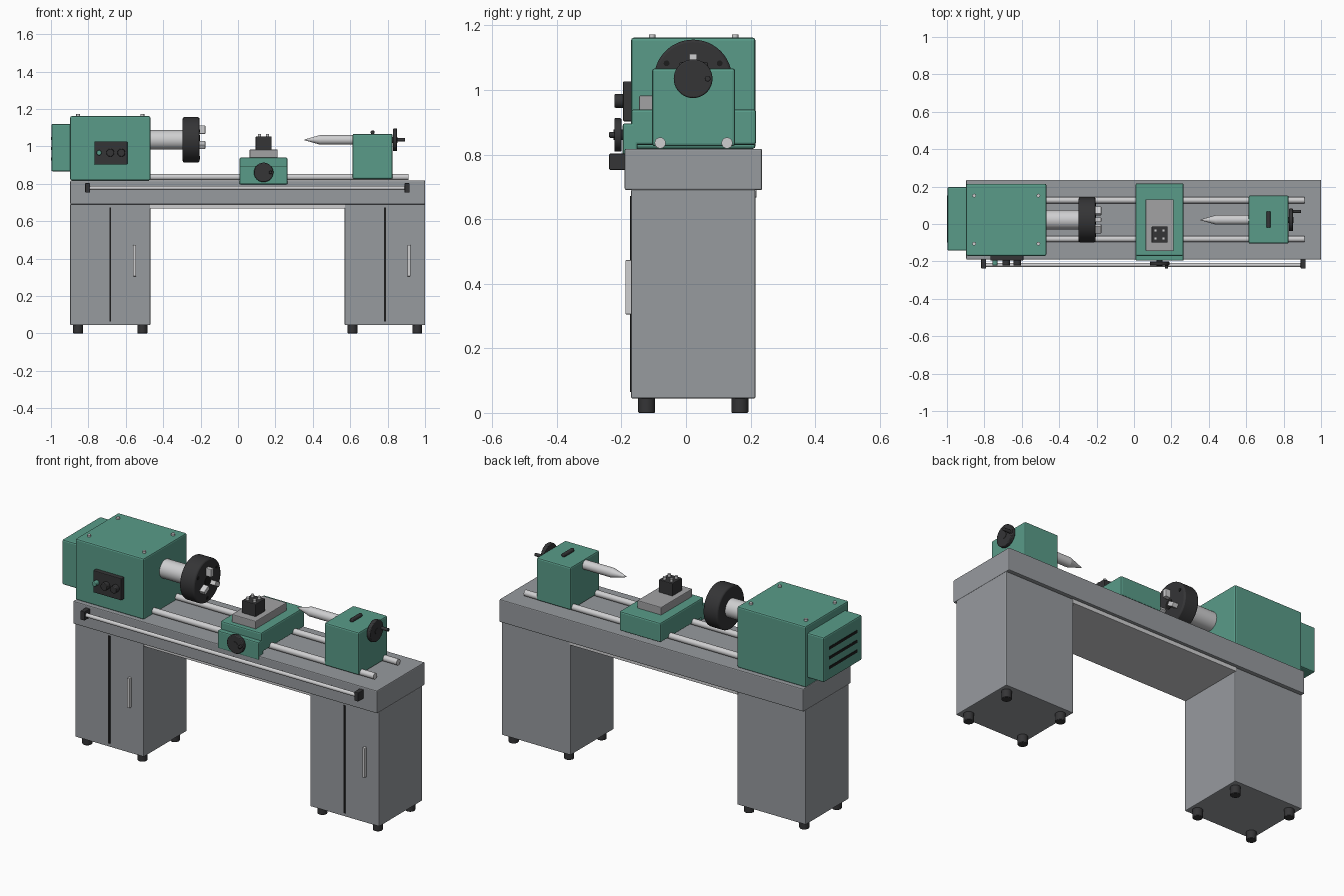
import bpy, math
from mathutils import Vector

if "Cube" in bpy.data.objects:
    bpy.data.objects.remove(bpy.data.objects["Cube"])

def mat(name, c):
    m = bpy.data.materials.new(name)
    m.diffuse_color = (*c, 1)
    m.use_nodes = True
    m.node_tree.nodes["Principled BSDF"].inputs["Base Color"].default_value = m.diffuse_color
    return m

GREEN = mat("machine green", (0.10, 0.33, 0.25))
GREY = mat("cabinet grey", (0.31, 0.325, 0.345))
STEEL = mat("bright steel", (0.62, 0.62, 0.63))
SLIDE = mat("dull steel", (0.36, 0.36, 0.37))
DARK = mat("dark iron", (0.035, 0.035, 0.037))
BLACK = mat("black gap", (0.012, 0.012, 0.012))

def finish(o, name, m, bevel, seg=2):
    o.name = name
    o.data.materials.append(m)
    if bevel:
        b = o.modifiers.new("bevel", 'BEVEL')
        b.width, b.segments, b.limit_method = bevel, seg, 'ANGLE'
    return o

def box(name, m, x, y, z, bevel=0.0):
    """Box from (min, max) pairs."""
    bpy.ops.mesh.primitive_cube_add(size=1)
    o = bpy.context.object
    for v in o.data.vertices:
        v.co = [r[0] + (c + 0.5) * (r[1] - r[0]) for c, r in zip(v.co, (x, y, z))]
    return finish(o, name, m, bevel)

def rod(name, m, a, b, r, r2=None, bevel=0.0, n=32):
    """Cylinder or cone from point a to point b."""
    a, b = Vector(a), Vector(b)
    bpy.ops.mesh.primitive_cone_add(vertices=n, radius1=r, radius2=r if r2 is None else r2,
                                    depth=(b - a).length, location=(a + b) / 2)
    o = bpy.context.object
    o.rotation_euler = (b - a).to_track_quat('Z', 'Y').to_euler()
    bpy.ops.object.shade_smooth_by_angle(angle=math.radians(35))
    return finish(o, name, m, bevel)

AY, AZ = 0.022, 1.035   # spindle axis

# Cabinets with feet, door seam and handle
for side, x0, x1 in (("left", -0.897, -0.469), ("right", 0.57, 1.0)):
    box(side + "_cabinet", GREY, (x0, x1), (-0.17, 0.215), (0.045, 0.692), 0.004)
    mid = (x0 + x1) / 2
    box(side + "_door_seam", BLACK, (mid - 0.005, mid + 0.005), (-0.174, -0.168), (0.065, 0.672))
    hx = x0 + 0.344
    box(side + "_door_handle", STEEL, (hx - 0.008, hx + 0.008), (-0.188, -0.168), (0.305, 0.473), 0.003)
    for fx in (x0 + 0.042, x1 - 0.042):
        for fy in (-0.122, 0.167):
            rod(side + "_foot", DARK, (fx, fy, 0), (fx, fy, 0.05), 0.026, bevel=0.003, n=24)

# Bed, chip tray and rails
box("bed", GREY, (-0.897, 1.0), (-0.19, 0.236), (0.69, 0.818), 0.005)
box("chip_tray", STEEL, (-0.475, 0.575), (-0.168, 0.219), (0.667, 0.692), 0.003)
for y in (-0.08, 0.127):
    rod("bed_rail", STEEL, (-0.6, y, 0.836), (0.912, y, 0.836), 0.017)

# Lead screw on end brackets
rod("lead_screw", STEEL, (-0.8, -0.219, 0.778), (0.9, -0.219, 0.778), 0.011, n=20)
for x in (-0.804, 0.904):
    box("lead_screw_bracket", DARK, (x - 0.013, x + 0.013), (-0.238, -0.188), (0.753, 0.803), 0.003)

# Headstock, lid screws and end cover with vents
box("headstock", GREEN, (-0.897, -0.469), (-0.17, 0.215), (0.818, 1.162), 0.008)
for x in (-0.855, -0.511):
    for y in (-0.105, 0.152):
        rod("lid_screw", STEEL, (x, y, 1.155), (x, y, 1.172), 0.01, n=16)
box("end_cover", GREEN, (-0.998, -0.89), (-0.143, 0.197), (0.866, 1.12), 0.008)
for z in (0.933, 0.988, 1.043):
    box("cover_vent", BLACK, (-1.0, -0.99), (-0.098, 0.152), (z - 0.008, z + 0.008))

# Control panel
box("control_panel", DARK, (-0.768, -0.592), (-0.195, -0.165), (0.903, 1.027), 0.004)
for x, r, m in ((-0.743, 0.014, GREEN), (-0.683, 0.021, DARK), (-0.624, 0.021, DARK)):
    rod("control_knob", m, (x, -0.19, 0.966), (x, -0.222, 0.966), r, bevel=0.003, n=24)

# Spindle, chuck, jaws and chuck screws
rod("spindle", STEEL, (-0.48, AY, AZ), (-0.29, AY, AZ), 0.052, n=40)
rod("chuck", DARK, (-0.296, AY, AZ), (-0.206, AY, AZ), 0.121, bevel=0.008, n=48)
rod("chuck_bore", BLACK, (-0.21, AY, AZ), (-0.204, AY, AZ), 0.026)
for i in range(3):
    a = math.radians(90 + 120 * i)
    jaw = box("chuck_jaw", STEEL, (-0.21, -0.175), (-0.0125, 0.0125), (0.032, 0.077), 0.003)
    jaw.location = (0, AY, AZ)
    jaw.rotation_euler.x = a - math.pi / 2
    s = a + math.pi / 3
    y, z = AY + 0.095 * math.cos(s), AZ + 0.095 * math.sin(s)
    rod("chuck_screw", BLACK, (-0.21, y, z), (-0.204, y, z), 0.009, n=16)

# Carriage: saddle, apron, cross slide, tool post
box("saddle", GREEN, (0.008, 0.265), (-0.17, 0.217), (0.83, 0.94), 0.008)
box("apron", GREEN, (0.008, 0.265), (-0.196, -0.15), (0.797, 0.896), 0.006)
box("cross_slide", SLIDE, (0.062, 0.212), (-0.145, 0.132), (0.935, 0.983), 0.004)
box("tool_post", DARK, (0.094, 0.18), (-0.1, -0.013), (0.98, 1.053), 0.004)
for x in (0.115, 0.158):
    for y in (-0.078, -0.035):
        rod("tool_post_bolt", STEEL, (x, y, 1.05), (x, y, 1.067), 0.009, n=16)

def handwheel(name, c, d, r, hub, offset, reach):
    """Wheel at c facing direction d, with hub and crank handle."""
    c, d, offset = Vector(c), Vector(d), Vector(offset)
    rod(name, DARK, c, c + d * 0.022, r, bevel=0.004, n=40)
    rod(name + "_hub", DARK, c - d * hub, c + d * 0.024, 0.016)
    rod(name + "_handle", DARK, c + offset, c + offset + d * reach, 0.009, bevel=0.003, n=16)

handwheel("apron_handwheel", (0.137, -0.2, 0.861), (0, -1, 0), 0.052, 0.015, (0.037, 0, 0), 0.038)

# Tailstock with quill, centre, handwheel and lock lever
box("tailstock", GREEN, (0.613, 0.827), (-0.105, 0.152), (0.826, 1.067), 0.008)
rod("quill", STEEL, (0.44, AY, AZ), (0.62, AY, AZ), 0.026)
rod("dead_centre", STEEL, (0.44, AY, AZ), (0.356, AY, AZ), 0.026, 0.002)
handwheel("tailstock_handwheel", (0.829, AY, AZ), (1, 0, 0), 0.06, 0.01, (0, 0.045, 0), 0.065)
rod("lock_lever", DARK, (0.72, -0.02, 1.075), (0.72, 0.068, 1.075), 0.011, bevel=0.004, n=20)
